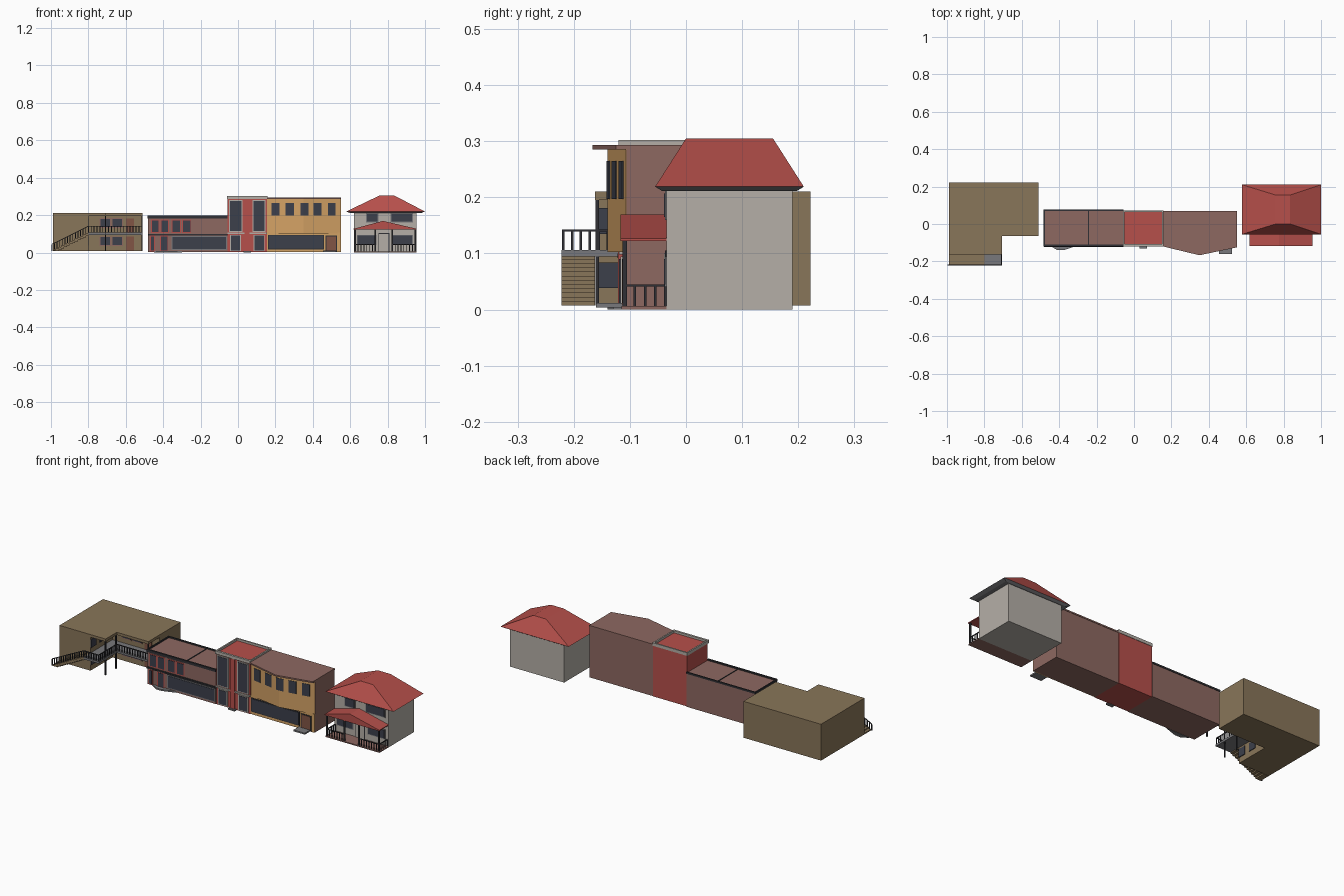
import bpy, bmesh
from mathutils import Vector

if "Cube" in bpy.data.objects:
    bpy.data.objects.remove(bpy.data.objects["Cube"])

MATS = {}
PALETTE = {
    "brown": (0.25, 0.18, 0.10), "glass": (0.045, 0.05, 0.07), "dark": (0.03, 0.03, 0.035),
    "pink": (0.27, 0.14, 0.12), "red": (0.47, 0.08, 0.07), "tan": (0.65, 0.36, 0.13),
    "pale": (0.46, 0.43, 0.39), "grey": (0.19, 0.19, 0.20), "door": (0.22, 0.09, 0.06),
}


def material(key):
    if key not in MATS:
        MATS[key] = bpy.data.materials.new(key)
        MATS[key].diffuse_color = (*PALETTE[key], 1)
    return MATS[key]


def finish(name, bm, key):
    bmesh.ops.recalc_face_normals(bm, faces=bm.faces)
    me = bpy.data.meshes.new(name)
    bm.to_mesh(me)
    bm.free()
    me.materials.append(material(key))
    ob = bpy.data.objects.new(name, me)
    bpy.context.collection.objects.link(ob)
    return ob


def loft(bm, a, b):
    """Closed solid between two matching rings of points."""
    va, vb = [bm.verts.new(p) for p in a], [bm.verts.new(p) for p in b]
    n = len(a)
    bm.faces.new(va)
    bm.faces.new(vb)
    for i in range(n):
        bm.faces.new((va[i], va[(i + 1) % n], vb[(i + 1) % n], vb[i]))


def rect(x0, x1, y0, y1, z):
    return [(x0, y0, z), (x1, y0, z), (x1, y1, z), (x0, y1, z)]


def boxes(name, items, key):
    """One object from boxes (x0, x1, y0, y1, z0, z1)."""
    bm = bmesh.new()
    for x0, x1, y0, y1, z0, z1 in items:
        loft(bm, rect(x0, x1, y0, y1, z0), rect(x0, x1, y0, y1, z1))
    return finish(name, bm, key)


def prism(name, outline, z0, z1, key):
    bm = bmesh.new()
    loft(bm, [(x, y, z0) for x, y in outline], [(x, y, z1) for x, y in outline])
    return finish(name, bm, key)


def panes(name, spans, y, z0, z1, frame="grey", key="glass"):
    """Front-facing windows with a thin surround."""
    boxes(name + "_frames", [(a - .005, b + .005, y - .002, y + .002, z0 - .005, z1 + .005)
                             for a, b in spans], frame)
    boxes(name, [(a, b, y - .004, y, z0, z1) for a, b in spans], key)


def railing(name, path, height=.034, gap=.016, t=.0022):
    """Posts and a top rail following a path of 3D points."""
    bm = bmesh.new()
    for p, q in zip(path, path[1:]):
        p, q = Vector(p), Vector(q)
        n = max(1, round((q - p).length / gap))
        for i in range(n + 1):
            c = p.lerp(q, i / n)
            args = (c.x - t, c.x + t, c.y - t, c.y + t)
            loft(bm, rect(*args, c.z), rect(*args, c.z + height))
        side = Vector((-(q - p).y, (q - p).x, 0)).normalized() * t
        ends = []
        for c in (p, q):
            top = c + Vector((0, 0, height))
            ends.append([top - side, top + side, top + side + Vector((0, 0, .004)),
                         top - side + Vector((0, 0, .004))])
        loft(bm, *ends)
    return finish(name, bm, "dark")


# Motel: L-shaped body under an overhanging roof
prism("motel_body", [(-.99, -.16), (-.80, -.16), (-.80, .035), (-.51, .035), (-.51, .222), (-.99, .222)],
      .007, .197, "brown")
prism("motel_roof", [(-.99, -.162), (-.705, -.162), (-.705, -.063), (-.51, -.063), (-.51, .222), (-.99, .222)],
      .195, .21, "brown")
prism("motel_walkway", [(-.80, -.222), (-.705, -.222), (-.705, -.063), (-.51, -.063), (-.51, .035), (-.80, .035)],
      .095, .106, "grey")
for level, z in (("lower", .01), ("upper", .107)):
    panes(level + "_motel_windows", [(-.735, -.685), (-.67, -.62)], .034, z + .03, z + .072, "pink")
    boxes(level + "_motel_door", [(-.60, -.555, .031, .036, z, z + .075)], "door")
    boxes(level + "_wing_windows", [(-.801, -.796, -.158, -.112, z + .028, z + .074),
                                    (-.801, -.796, -.08, -.034, z + .028, z + .074)], "glass")
boxes("motel_posts", [(x, x + .006, y, y + .006, .007, .197)
                      for x, y in ((-.711, -.161), (-.711, -.069), (-.516, -.063))], "dark")

# Outside stair with solid treads
steps = 13
run, rise = .19 / steps, .097 / steps
boxes("stair_steps", [(-.99 + i * run, -.99 + (i + 1) * run + .002, -.222, -.162,
                       .007 + max(0, i - 1) * rise, .007 + (i + 1) * rise) for i in range(steps)], "brown")
railing("stair_railing", [(-.995, -.219, .008), (-.80, -.219, .105)])
railing("walkway_railing", [(-.80, -.219, .105), (-.708, -.219, .105), (-.708, -.06, .105),
                            (-.513, -.06, .105), (-.513, .033, .105)])

# Low shop with dark parapet rim and a roof divider
boxes("shop_body", [(-.48, -.055, -.115, .075, .002, .19)], "pink")
boxes("shop_parapet", [(-.483, -.055, -.12, -.11, .183, .197), (-.483, -.055, .07, .077, .187, .197),
                       (-.483, -.476, -.12, .077, .187, .197), (-.245, -.24, -.11, .07, .189, .193)], "dark")
panes("shop_upper_windows", [(-.46, -.425), (-.41, -.375), (-.35, -.31), (-.295, -.255)], -.115, .11, .172, "red")
boxes("shop_ledge", [(-.48, -.055, -.122, -.11, .092, .1)], "dark")
panes("shop_display_window", [(-.35, -.065)], -.116, .018, .083)
panes("shop_doors", [(-.465, -.45), (-.412, -.378)], -.116, .01, .085, "red")
prism("shop_step", [(-.45, -.115), (-.41, -.14), (-.375, -.14), (-.30, -.115)], 0, .008, "grey")

# Red entrance tower with framed tall bays
boxes("tower_body", [(-.055, .155, -.113, .07, .002, .29)], "red")
boxes("tower_cap", [(-.058, .158, -.12, -.108, .285, .302), (-.058, .158, .064, .072, .285, .302),
                    (-.058, -.05, -.12, .072, .285, .302), (.15, .158, -.12, .072, .285, .302)], "pale")
panes("tower_tall_windows", [(-.043, .018), (.082, .142)], -.115, .115, .275, "pale")
panes("tower_doors", [(-.038, .012), (.088, .138)], -.115, .012, .09, "pale")
boxes("tower_ledge", [(-.055, .155, -.119, -.11, .098, .106)], "pale")
boxes("tower_pilaster", [(.035, .062, -.121, -.11, .002, .285)], "red")
boxes("tower_step", [(.03, .07, -.13, -.11, 0, .008)], "grey")


# Tall shop: flat below, upper storey folded outward along its centre line
def bow(x):
    return -.14 + .165 * abs(x - .35)


boxes("hall_body", [(.155, .55, -.106, .068, .002, .286)], "pink")
boxes("hall_lower_front", [(.155, .55, -.11, -.10, .002, .106)], "tan")
prism("hall_upper_front", [(.155, -.10), (.155, bow(.155)), (.35, -.14), (.55, bow(.55)), (.55, -.10)],
      .103, .286, "tan")
prism("hall_roof", [(.155, .07), (.155, -.12), (.35, -.167), (.55, -.125), (.55, .07)], .285, .293, "pink")
for i, (a, b) in enumerate([(.178, .222), (.255, .3), (.333, .377), (.405, .447), (.48, .522)]):
    mids = [a, .35, b] if a < .35 < b else [a, b]
    outline = [(x, bow(x) - .002) for x in mids] + [(x, bow(x) + .004) for x in reversed(mids)]
    prism("hall_upper_window_%d" % (i + 1), outline, .197, .265, "glass")
panes("hall_display_window", [(.165, .455)], -.11, .022, .09, "dark")
panes("hall_door", [(.473, .525)], -.11, .008, .085, "dark", "door")
boxes("hall_step", [(.455, .525, -.16, -.106, .004, .012)], "grey")

# House with truncated hip roof
boxes("house_walls", [(.62, .955, -.035, .19, 0, .213)], "pale")
bm = bmesh.new()
loft(bm, rect(.578, 1.0, -.055, .21, .219), rect(.757, .835, 0, .155, .305))
finish("house_roof", bm, "red")
bm = bmesh.new()
loft(bm, rect(.60, .978, -.042, .197, .211), rect(.578, 1.0, -.055, .21, .219))
finish("house_eaves", bm, "grey")
panes("house_upper_windows", [(.69, .745), (.82, .93)], -.035, .165, .207)
panes("house_lower_windows", [(.64, .735), (.83, .93)], -.035, .045, .09)
panes("house_door", [(.755, .805)], -.035, .006, .1, "dark", "pale")

# Porch with gabled roof, posts and railing
boxes("porch_floor", [(.62, .955, -.115, -.035, 0, .006)], "pink")
bm = bmesh.new()
loft(bm, *[[(.618, y, .122), (.955, y, .122), (.955, y, .127), (.775, y, .169), (.618, y, .127)]
           for y in (-.117, -.035)])
finish("porch_roof", bm, "red")
boxes("porch_posts", [(x - .004, x + .004, -.113, -.105, .005, .123)
                      for x in (.627, .735, .825, .948)], "dark")
railing("porch_railing_left", [(.627, -.037, .005), (.627, -.109, .005), (.735, -.109, .005)], .036)
railing("porch_railing_right", [(.825, -.109, .005), (.948, -.109, .005), (.948, -.037, .005)], .036)

for m in bpy.data.materials:
    if m.users and not m.is_grease_pencil:
        m.use_nodes = True
        m.node_tree.nodes["Principled BSDF"].inputs["Base Color"].default_value = m.diffuse_color
